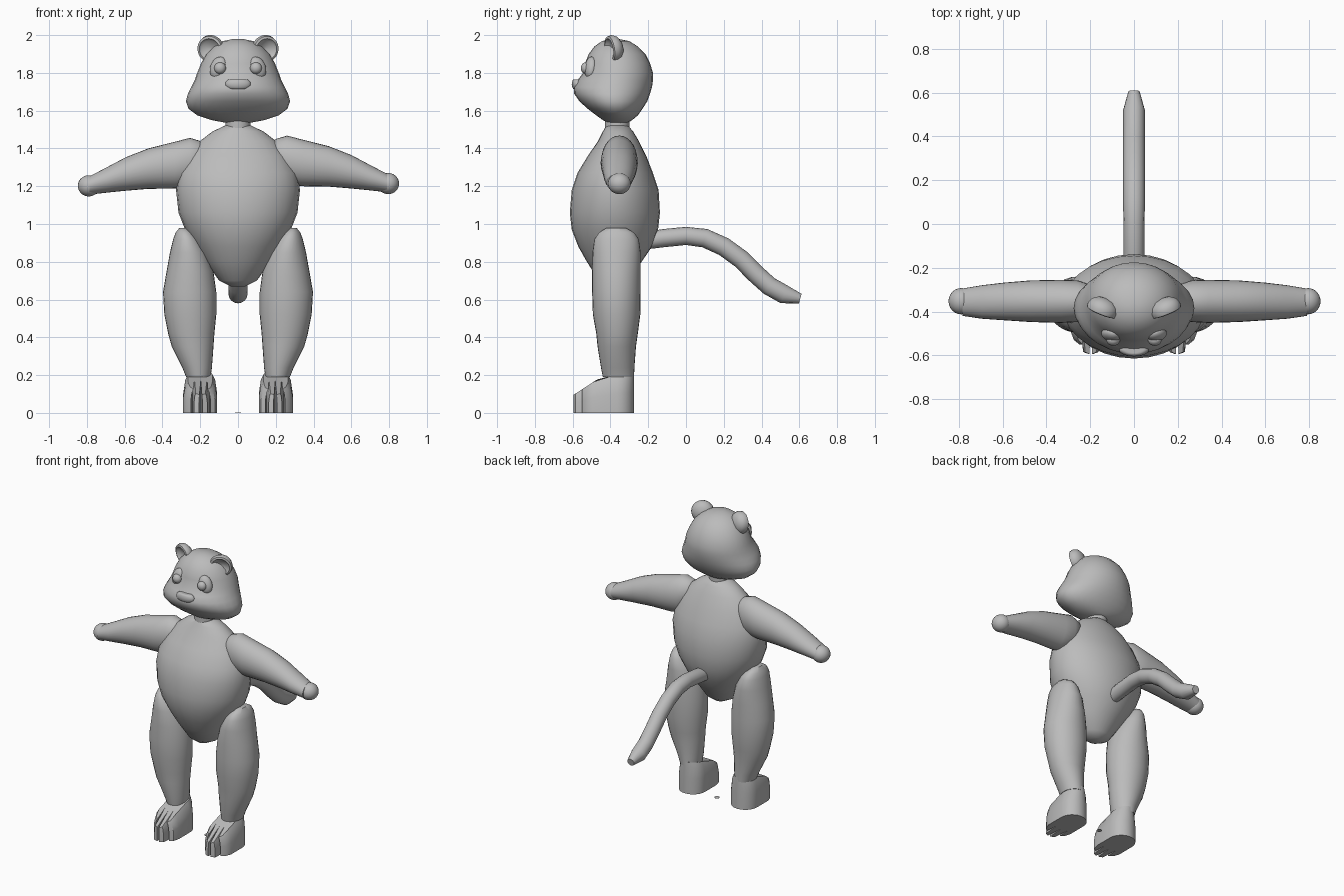
import bpy, bmesh, math
from mathutils import Vector, Matrix

if "Cube" in bpy.data.objects:
    bpy.data.objects.remove(bpy.data.objects["Cube"], do_unlink=True)

grey = bpy.data.materials.new("plain grey")
grey.use_nodes = True
grey.diffuse_color = (0.5, 0.5, 0.5, 1)
grey.node_tree.nodes["Principled BSDF"].inputs["Base Color"].default_value = grey.diffuse_color


def finish(bm, name, angle=50):
    bmesh.ops.recalc_face_normals(bm, faces=bm.faces[:])
    mesh = bpy.data.meshes.new(name)
    bm.to_mesh(mesh)
    bm.free()
    mesh.materials.append(grey)
    ob = bpy.data.objects.new(name, mesh)
    bpy.context.collection.objects.link(ob)
    bpy.ops.object.select_all(action="DESELECT")
    ob.select_set(True)
    bpy.context.view_layer.objects.active = ob
    bpy.ops.object.shade_smooth_by_angle(angle=math.radians(angle))
    return ob


def skin(name, rings, angle=50):
    """Bridge equal-sized point rings and cap both ends."""
    bm = bmesh.new()
    loops = [[bm.verts.new(p) for p in ring] for ring in rings]
    n = len(loops[0])
    for a, b in zip(loops, loops[1:]):
        for i in range(n):
            bm.faces.new((a[i], a[(i + 1) % n], b[(i + 1) % n], b[i]))
    bm.faces.new(loops[0])
    bm.faces.new(loops[-1])
    return finish(bm, name, angle)


def ellipse(centre, u, v, n=28):
    c, u, v = Vector(centre), Vector(u), Vector(v)
    turns = [2 * math.pi * i / n for i in range(n)]
    return [c + u * math.cos(t) + v * math.sin(t) for t in turns]


def upright(name, rows, side=1):
    """Rows: height, x min, x max, y min, y max."""
    skin(name, [ellipse((side * (a + b) / 2, (c + d) / 2, z),
                        ((b - a) / 2, 0, 0), (0, (d - c) / 2, 0))
                for z, a, b, c, d in rows])


def ball(name, centre, size, turn=(0, 0, 0)):
    bm = bmesh.new()
    bmesh.ops.create_uvsphere(bm, u_segments=24, v_segments=14, radius=1)
    rot = Matrix.Identity(3)
    for axis, deg in zip("XYZ", turn):
        rot = Matrix.Rotation(math.radians(deg), 3, axis) @ rot
    for v in bm.verts:
        v.co = rot @ (v.co * Vector(size)) + Vector(centre)
    return finish(bm, name)


# Torso and head: height, half width, front, back
torso = [(.67, .04, -.42, -.34), (.70, .10, -.46, -.30), (.80, .17, -.525, -.235),
         (.88, .225, -.57, -.18), (.97, .28, -.605, -.148), (1.06, .315, -.615, -.138),
         (1.18, .328, -.605, -.145), (1.27, .315, -.575, -.175), (1.36, .265, -.52, -.21),
         (1.44, .20, -.465, -.25), (1.49, .135, -.44, -.28), (1.525, .06, -.42, -.31)]
head = [(1.535, .06, -.41, -.31), (1.55, .14, -.44, -.285), (1.575, .215, -.475, -.255),
        (1.61, .262, -.52, -.23), (1.65, .276, -.565, -.205), (1.69, .265, -.592, -.19),
        (1.725, .248, -.595, -.18), (1.76, .23, -.575, -.175), (1.80, .216, -.545, -.175),
        (1.85, .196, -.535, -.19), (1.90, .168, -.515, -.215), (1.94, .128, -.485, -.255),
        (1.968, .08, -.445, -.30), (1.98, .025, -.40, -.36)]
for name, rows in (("torso", torso), ("head", head)):
    upright(name, [(z, -w, w, f, b) for z, w, f, b in rows])
upright("neck", [(z, -.066, .066, -.43, -.30) for z in (1.45, 1.57)])

# Nose
nose = ball("nose", (0, -.575, 1.74), (.068, .03, .03))
for v in nose.data.vertices:   # flatten into a pill shape
    v.co.z = 1.74 + max(-.026, min(.026, (v.co.z - 1.74) * 1.25))

# Tail
path = [(-.22, .91, .045), (-.12, .925, .048), (0, .937, .048), (.1, .925, .05),
        (.2, .88, .05), (.29, .815, .05), (.37, .735, .05), (.44, .672, .05),
        (.52, .627, .05), (.605, .605, .026)]
rings = []
for i, (y, z, r) in enumerate(path):
    a, b = path[max(i - 1, 0)], path[min(i + 1, len(path) - 1)]
    t = Vector((0, b[0] - a[0], b[1] - a[1])).normalized()
    rings.append(ellipse((0, y, z), (r, 0, 0), Vector((0, -t.z, t.y)) * r, 16))
skin("tail", rings)

leg = [(.19, .145, .275, -.44, -.275), (.24, .138, .295, -.45, -.273),
       (.35, .13, .35, -.468, -.265), (.42, .125, .37, -.475, -.255),
       (.52, .115, .39, -.493, -.242), (.64, .115, .397, -.497, -.24),
       (.75, .13, .378, -.497, -.24), (.85, .16, .36, -.495, -.24),
       (.92, .20, .343, -.485, -.25), (.955, .23, .33, -.46, -.275),
       (.98, .265, .31, -.42, -.32)]
# Arm: x, bottom, top, front, back
arm = [(.17, 1.36, 1.42, -.39, -.32), (.20, 1.27, 1.45, -.43, -.28),
       (.26, 1.21, 1.468, -.448, -.258), (.34, 1.20, 1.447, -.452, -.255),
       (.48, 1.198, 1.412, -.448, -.258), (.60, 1.188, 1.365, -.44, -.268),
       (.70, 1.178, 1.312, -.433, -.28), (.79, 1.168, 1.265, -.42, -.295)]


def foot_top(y):
    """Height of the foot: a high heel sloping to the toes."""
    if y > -.45:
        return .19 + (y + .45) * .17
    return .19 - (-.45 - y) * .65


def foot(name, side):
    heel = [(.09 * math.cos(t), -.365 + .09 * math.sin(t))
            for t in (math.pi * i / 12 for i in range(13))]
    toes = [(-.09, -.49), (-.078, -.535), (-.055, -.55), (-.05, -.47),
            (-.038, -.585), (-.012, -.595), (-.004, -.48), (.006, -.595),
            (.033, -.585), (.042, -.47), (.05, -.55), (.075, -.53), (.09, -.49)]
    outline = heel + toes
    rings = []
    for part, narrow in ((0, 1), (.5, 1), (.85, .88), (1, .72)):
        rings.append([(side * (.2 + x * narrow), y, foot_top(y) * part)
                      for x, y in outline])
    skin(name, rings, 35)


def ear(name, side):
    """Round cupped ear, hollow towards the front."""
    cup = [(.004, .042), (.04, .036), (.064, .018), (.074, -.006), (.07, -.026),
           (.058, -.03), (.046, -.014), (.004, -.004)]
    rot = Matrix.Rotation(math.radians(side * 22), 3, "Z") @ Matrix.Rotation(math.radians(8), 3, "X")
    centre = Vector((side * .14, -.38, 1.928))
    skin(name, [[centre + rot @ p for p in ellipse((0, d, 0), (r, 0, 0), (0, 0, r))]
                for r, d in cup])


for label, s in (("left", 1), ("right", -1)):
    # The right arm hangs slightly lower than the left
    dx, dz = (0, 0) if s > 0 else (-.005, -.012)
    upright(label + "_leg", leg, s)
    foot(label + "_foot", s)
    skin(label + "_arm", [ellipse((s * (x + dx), (f + b) / 2, (lo + hi) / 2 + dz),
                                  (0, (b - f) / 2, 0), (0, 0, (hi - lo) / 2))
                          for x, lo, hi, f, b in arm])
    ball(label + "_hand", (s * (.795 + dx), -.353, 1.214 + dz), (.058, .06, .056))
    ear(label + "_ear", s)
    ball(label + "_eye_patch", (s * .105, -.505, 1.828), (.043, .03, .06), (-12, s * -18, s * 22))
    ball(label + "_eye", (s * .095, -.53, 1.825), (.031, .027, .031))

# Small disc on the ground between the feet
skin("ground_disc", [ellipse((0, -.34, z), (.017, 0, 0), (0, .017, 0), 16) for z in (0, .002)])
